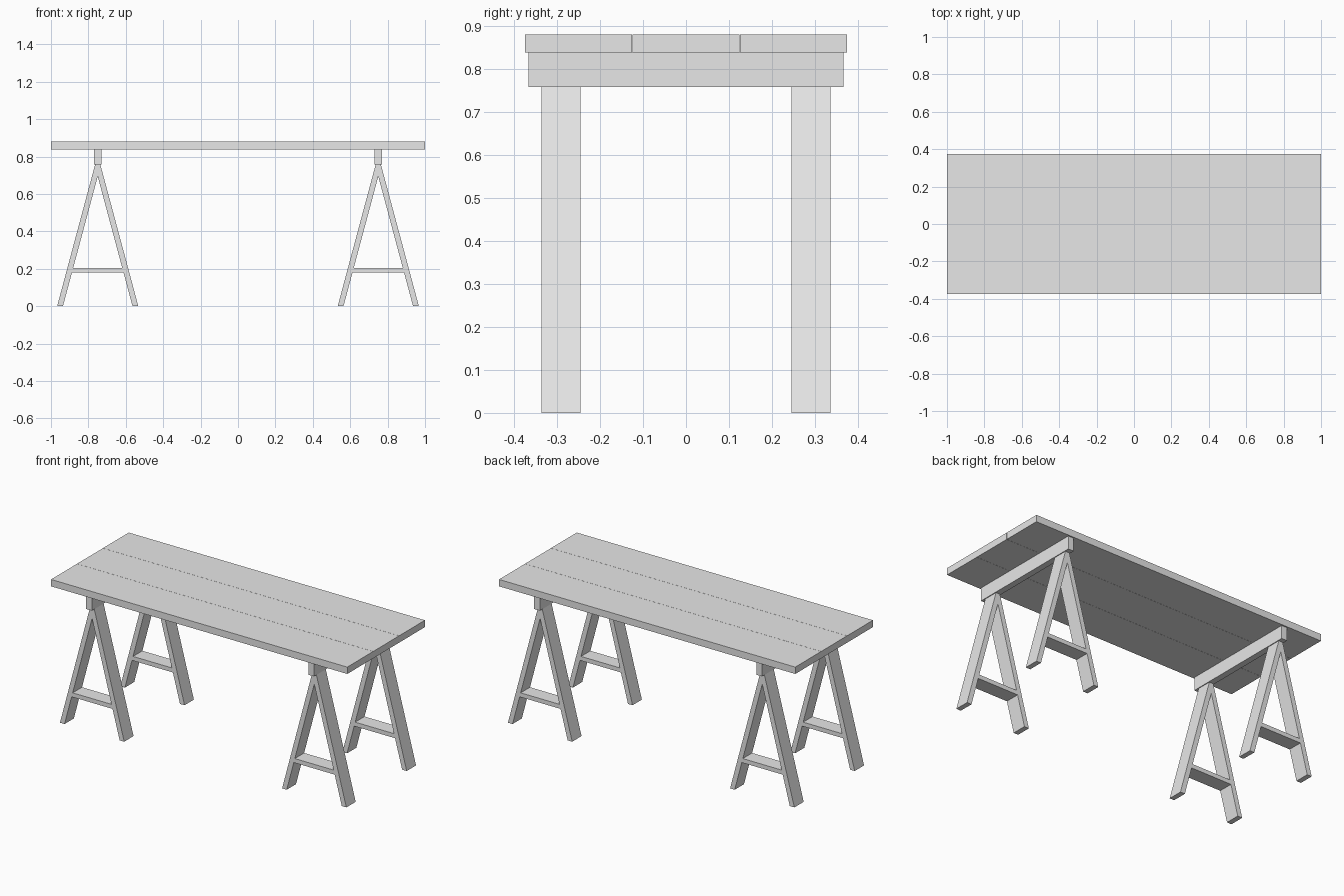
import bpy
import bmesh

default_cube = bpy.data.objects.get("Cube")
if default_cube:
    bpy.data.objects.remove(default_cube, do_unlink=True)

# Single plain grey for the whole table
grey = bpy.data.materials.new("light_grey")
grey.use_nodes = True
colour = (0.8, 0.8, 0.8, 1)
grey.diffuse_color = colour
grey.node_tree.nodes["Principled BSDF"].inputs["Base Color"].default_value = colour


def prism(name, profile, y0, y1):
    """Extrude an (x, z) outline along y."""
    bm = bmesh.new()
    face = bm.faces.new([bm.verts.new((x, y0, z)) for x, z in profile])
    grown = bmesh.ops.extrude_face_region(bm, geom=[face])["geom"]
    moved = [v for v in grown if isinstance(v, bmesh.types.BMVert)]
    bmesh.ops.translate(bm, verts=moved, vec=(0, y1 - y0, 0))
    bmesh.ops.recalc_face_normals(bm, faces=bm.faces)
    mesh = bpy.data.meshes.new(name)
    bm.to_mesh(mesh)
    bm.free()
    mesh.materials.append(grey)
    obj = bpy.data.objects.new(name, mesh)
    bpy.context.collection.objects.link(obj)
    return obj


def box(name, x0, x1, y0, y1, z0, z1):
    return prism(name, [(x0, z0), (x1, z0), (x1, z1), (x0, z1)], y0, y1)


TOP, UNDER, LEG_TOP = 0.88, 0.838, 0.758
PLANK, GAP = 0.25, 0.0005
TRESTLE_X, FOOT_OUT, FOOT_IN = 0.75, 0.217, 0.186
SLOPE = 0.268
CROTCH = FOOT_IN / SLOPE

# Three planks of the table top
for i, label in enumerate(("front", "middle", "back")):
    y = (i - 1.5) * PLANK
    box(label + "_plank", -1, 1, y + GAP, y + PLANK - GAP, UNDER, TOP)

# Two trestles, each with a beam and an A-frame at either end
for side, sx in (("right", -1), ("left", 1)):
    cx = sx * TRESTLE_X
    box(side + "_beam", cx - 0.019, cx + 0.019, -0.366, 0.366, LEG_TOP, UNDER)
    for end, y0, y1 in (("front", -0.336, -0.246), ("back", 0.246, 0.336)):
        for lean, d in (("inner", -sx), ("outer", sx)):
            leg = [(FOOT_OUT, 0), (FOOT_OUT - SLOPE * LEG_TOP, LEG_TOP),
                   (0, LEG_TOP), (0, CROTCH), (FOOT_IN, 0)]
            prism(f"{side}_{end}_{lean}_leg", [(cx + d * x, z) for x, z in leg], y0, y1)
        # Crossbar cut to the slope of the legs
        low, high = 0.179, 0.205
        a, b = FOOT_IN - SLOPE * low, FOOT_IN - SLOPE * high
        bar = [(cx - a, low), (cx + a, low), (cx + b, high), (cx - b, high)]
        prism(f"{side}_{end}_crossbar", bar, y0, y1)
